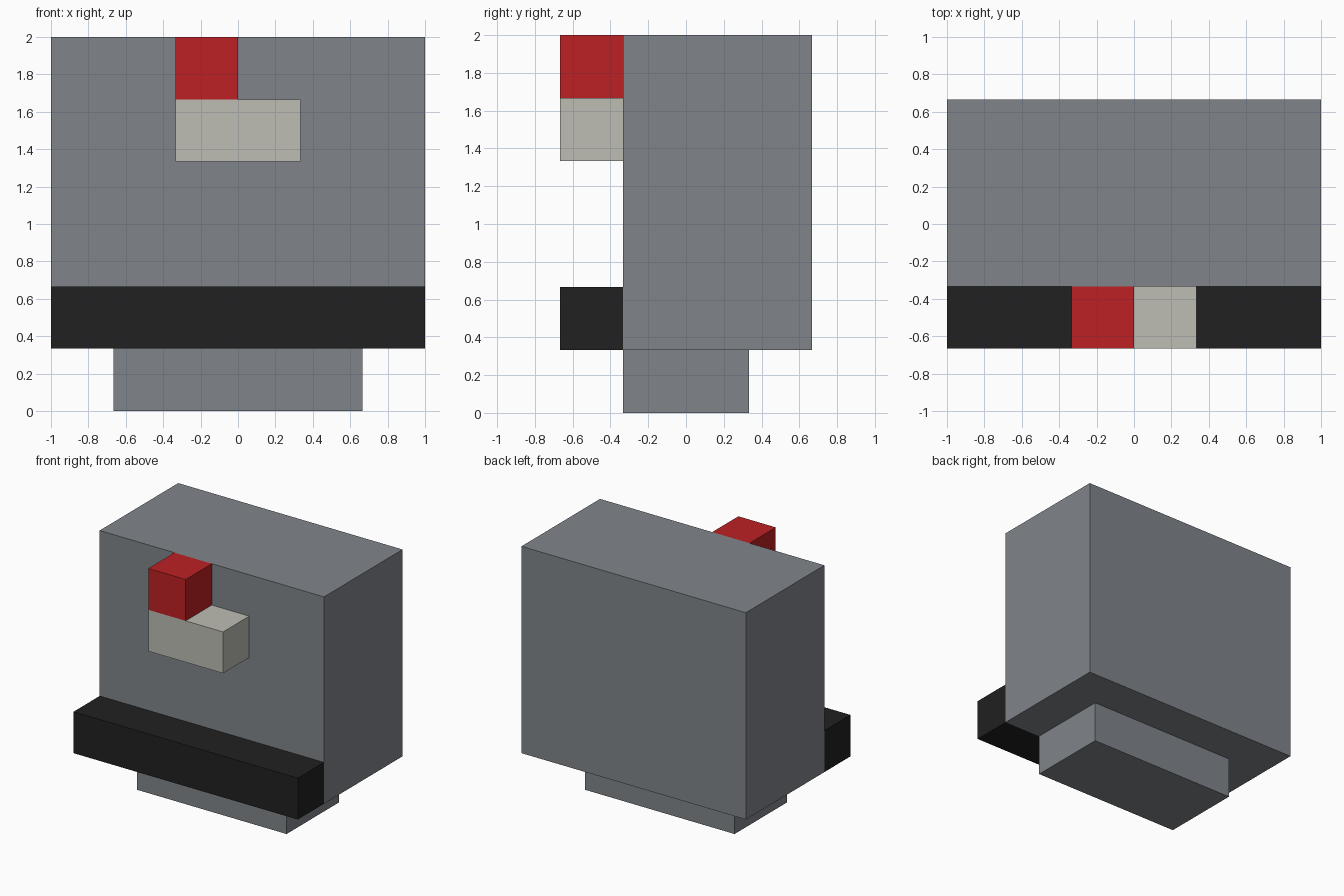
import bpy
import bmesh
from mathutils import Vector

cube = bpy.data.objects.get("Cube")
if cube:
    bpy.data.objects.remove(cube, do_unlink=True)

U = 1 / 3  # grid unit shared by every block


def make_material(name, rgb):
    mat = bpy.data.materials.new(name)
    mat.use_nodes = True
    color = (*rgb, 1.0)
    mat.diffuse_color = color
    mat.node_tree.nodes["Principled BSDF"].inputs["Base Color"].default_value = color
    return mat


grey = make_material("slate grey", (0.216, 0.235, 0.258))
black = make_material("soft black", (0.015, 0.015, 0.015))
red = make_material("red", (0.515, 0.015, 0.017))
stone = make_material("pale stone", (0.509, 0.509, 0.462))


def box(name, low, high, mat):
    """Flat-shaded box between two corners given in grid units."""
    low, high = Vector(low) * U, Vector(high) * U
    size, centre = high - low, (low + high) / 2
    bm = bmesh.new()
    bmesh.ops.create_cube(bm, size=1)
    bmesh.ops.scale(bm, vec=size, verts=bm.verts)
    mesh = bpy.data.meshes.new(name)
    bm.to_mesh(mesh)
    bm.free()
    mesh.materials.append(mat)
    obj = bpy.data.objects.new(name, mesh)
    obj.location = centre
    bpy.context.collection.objects.link(obj)
    return obj


# Main block on its narrower foot
box("foot", (-2, -1, 0), (2, 1, 1), grey)
box("body", (-3, -1, 1), (3, 2, 6), grey)

# Parts standing out from the front
box("front_bar", (-3, -2, 1), (3, -1, 2), black)
box("front_ledge", (-1, -2, 4), (1, -1, 5), stone)
box("red_block", (-1, -2, 5), (0, -1, 6), red)
